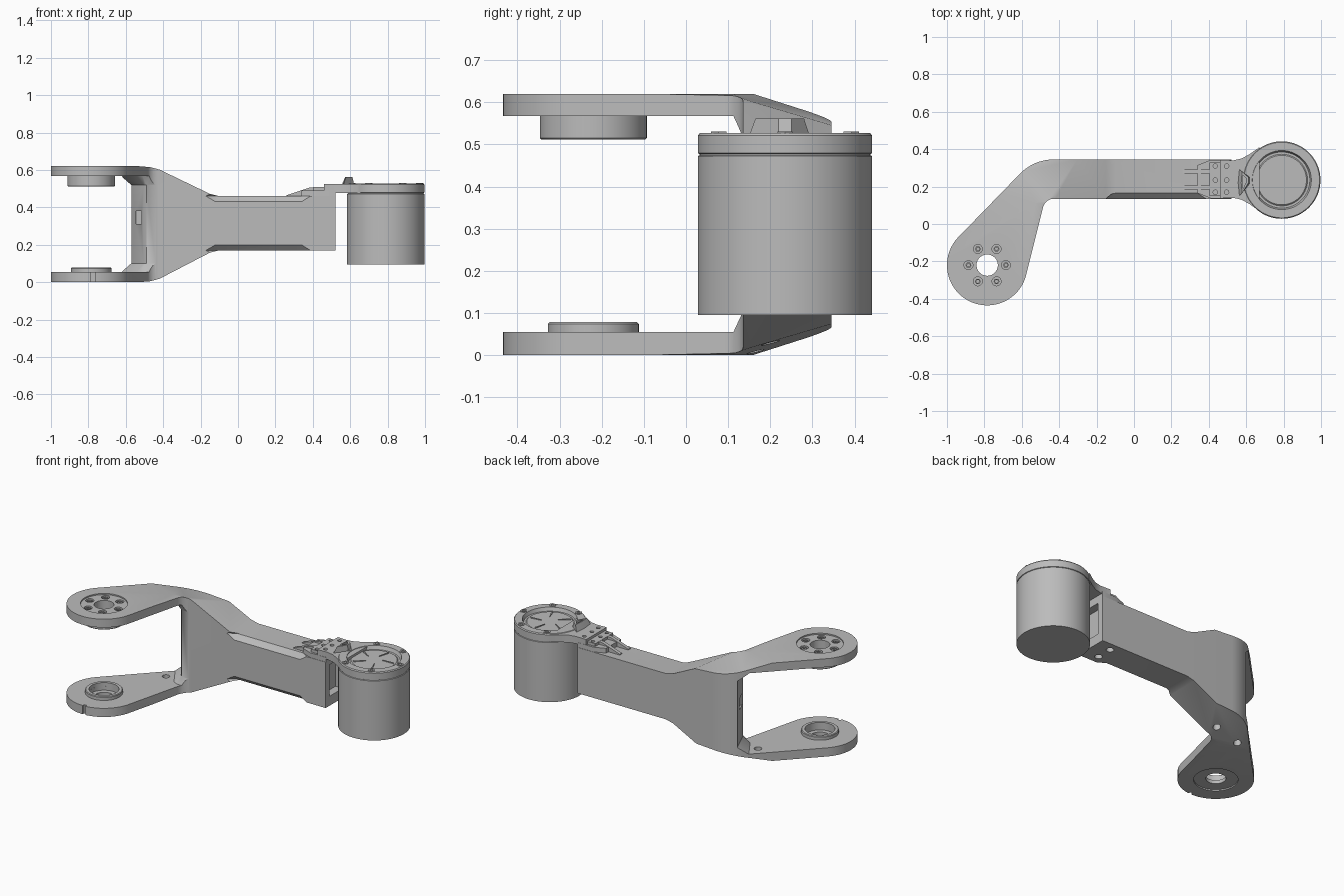
import bpy, bmesh
from math import sin, cos, radians
from mathutils import Vector

cube = bpy.data.objects.get("Cube")
if cube:
    bpy.data.objects.remove(cube, do_unlink=True)

grey = bpy.data.materials.new("satin_grey")
grey.use_nodes = True
grey.diffuse_color = (0.5, 0.5, 0.5, 1)
grey.node_tree.nodes["Principled BSDF"].inputs["Base Color"].default_value = (0.5, 0.5, 0.5, 1)

HUB = (-0.785, -0.22)
MOTOR = (0.79, 0.235)
TOP = 0.62


def arc(centre, r, a0, a1, n):
    angles = [radians(a0 + (a1 - a0) * i / n) for i in range(n + 1)]
    return [(centre[0] + r * cos(a), centre[1] + r * sin(a)) for a in angles]


def loft(name, rings, closed=False):
    """Skin a stack of equal-length 3D point rings, capped or joined end to end."""
    bm = bmesh.new()
    loops = [[bm.verts.new(p) for p in ring] for ring in rings]
    n = len(loops[0])
    pairs = list(zip(loops, loops[1:]))
    if closed:
        pairs.append((loops[-1], loops[0]))
    else:
        bm.faces.new(loops[0])
        bm.faces.new(loops[-1])
    for a, b in pairs:
        for i in range(n):
            j = (i + 1) % n
            bm.faces.new((a[i], a[j], b[j], b[i]))
    bmesh.ops.recalc_face_normals(bm, faces=bm.faces[:])
    mesh = bpy.data.meshes.new(name)
    bm.to_mesh(mesh)
    bm.free()
    mesh.materials.append(grey)
    ob = bpy.data.objects.new(name, mesh)
    bpy.context.collection.objects.link(ob)
    return ob


def prism(name, outline, z0, z1):
    return loft(name, [[(x, y, z) for x, y in outline] for z in (z0, z1)])


def profile_y(name, outline, y0, y1):
    return loft(name, [[(x, y, z) for x, z in outline] for y in (y0, y1)])


def lathe(name, centre, profile, sides=64, closed=False):
    rings = []
    for r, z in profile:
        rings.append([(x, y, z) for x, y in arc(centre, r, 0, 360, sides)[:-1]])
    return loft(name, rings, closed)


def drum(centre, r, z0, z1, sides=24, name="cutter"):
    return lathe(name, centre, [(r, z0), (r, z1)], sides)


def box(name, x0, x1, y0, y1, z0, z1):
    return prism(name, [(x0, y0), (x1, y0), (x1, y1), (x0, y1)], z0, z1)


def carve(ob, tools, operation="DIFFERENCE"):
    for tool in tools:
        mod = ob.modifiers.new("cut", "BOOLEAN")
        mod.object, mod.operation, mod.solver = tool, operation, "EXACT"
    bpy.context.view_layer.update()
    done = ob.evaluated_get(bpy.context.evaluated_depsgraph_get())
    mesh = bpy.data.meshes.new_from_object(done)
    ob.modifiers.clear()
    ob.data = mesh
    for tool in tools:
        bpy.data.objects.remove(tool, do_unlink=True)


# Arm body: cranked plan intersected with the forked side profile
plan = arc(HUB, 0.215, 137, 346, 40) + arc((-0.428, 0.075), 0.06, 166, 90, 8)
plan += [(0.52, 0.135), (0.52, 0.345)] + arc((-0.43, 0.095), 0.25, 90, 137, 12)
arm = prism("forked_arm", plan, -0.1, 0.8)
upper = [(0.6, 0.46), (-0.1, 0.46), (-0.15, 0.472), (-0.42, 0.602), (-0.47, 0.615), (-0.53, TOP), (-1.2, TOP)]
lower = [(x, TOP - z + (0.01 if z < 0.5 else 0)) for x, z in reversed(upper)]
carve(arm, [profile_y("cutter", upper + lower, -1, 1)], "INTERSECT")

# Sloping shoulders on both sides of the bend
bm = bmesh.new()
bm.from_mesh(arm.data)
for z, side in ((TOP, 1), (0, -1)):
    cut = bmesh.ops.bisect_plane(bm, geom=bm.verts[:] + bm.edges[:] + bm.faces[:],
                                 plane_co=Vector((-0.72, 0.16, z)),
                                 plane_no=Vector((0.064, 0.257, side)), clear_outer=True)
    rim = [e for e in cut["geom_cut"] if isinstance(e, bmesh.types.BMEdge)]
    bmesh.ops.contextual_create(bm, geom=rim)
bmesh.ops.recalc_face_normals(bm, faces=bm.faces[:])
bm.to_mesh(arm.data)
bm.free()

# Gap between the fork plates, flared where the plates meet the block
wide = [(-0.43, -0.6), (-0.43, 0.133), (-0.49, 0.136), (-0.505, 0.15), (-0.57, 0.30), (-0.65, 0.5), (-1.2, 0.5), (-1.2, -0.6)]
slim = [(-0.43, -0.6), (-0.43, 0.11), (-0.51, 0.115), (-0.54, 0.13), (-0.635, 0.28), (-0.73, 0.5), (-1.2, 0.5), (-1.2, -0.6)]
levels = ((slim, 0.055), (wide, 0.10), (wide, 0.52), (slim, 0.567))
cutters = [loft("cutter", [[(x, y, z) for x, y in o] for o, z in levels])]

# Tapered chamfers along the front edges
for z in (0.17, 0.46):
    rings = []
    for x, r in ((-0.17, 0.001), (-0.12, 0.03), (0.34, 0.03), (0.385, 0.001)):
        rings.append([(x, 0.135 - r, z), (x, 0.135, z - r), (x, 0.135 + r, z), (x, 0.135, z + r)])
    cutters.append(loft("cutter", rings))

# End pocket, cable slot and screw holes
cutters.append(box("cutter", 0.47, 0.6, 0.175, 0.305, 0.23, 0.43))
cutters.append(box("cutter", -0.545, -0.515, 0.1, 0.27, 0.31, 0.38))
for spot in ((-0.62, 0.165), (-0.44, 0.2), (0.42, 0.19), (0.42, 0.29)):
    cutters.append(drum(spot, 0.022, -0.1, 0.21))

# Hub bores, recesses and the alignment notch
cutters += [drum(HUB, 0.057, -0.1, 0.8, 40), drum(HUB, 0.086, 0.03, 0.2, 40),
            drum(HUB, 0.125, -0.1, 0.008, 48), drum(HUB, 0.135, 0.612, 0.8, 48),
            box("cutter", -0.785, -0.765, -0.5, -0.42, -0.1, 0.2)]
hub_spots = arc(HUB, 0.1, 0, 360, 6)[:-1]
cutters += [drum(p, 0.024, 0.595, 0.8) for p in hub_spots]
carve(arm, cutters)

# Hub bosses and screws
lathe("upper_hub_boss", HUB, [(0.123, 0.511), (0.127, 0.515), (0.127, 0.58), (0.057, 0.58), (0.057, 0.511)], 64, True)
lathe("lower_hub_ring", HUB, [(0.108, 0.04), (0.108, 0.074), (0.104, 0.078), (0.086, 0.078), (0.086, 0.04)], 64, True)
for p in hub_spots:
    lathe("hub_screw", p, [(0.016, 0.585), (0.016, 0.608), (0.009, 0.608), (0.009, 0.585)], 6, True)

# Motor can with grooved cap and recessed face
can = [(0.207, 0.095), (0.207, 0.472), (0.203, 0.474), (0.203, 0.477), (0.207, 0.479), (0.207, 0.521),
       (0.202, 0.527), (0.158, 0.527), (0.15, 0.505), (0.138, 0.505), (0.132, 0.51), (0.03, 0.51)]
lathe("motor", MOTOR, can, 96)
for i in range(5):
    a = radians(72 * i + 20)
    along, side = Vector((cos(a), sin(a))), Vector((-sin(a), cos(a)))
    c = Vector(MOTOR)
    prism("motor_rib", [c + along * 0.05, c + along * 0.12 - side * 0.025, c + along * 0.12 - side * 0.015], 0.505, 0.515)

# Rim screws
for p in arc(MOTOR, 0.182, 0, 360, 6)[:-1]:
    lathe("rim_screw", p, [(0.021, 0.515), (0.021, 0.531), (0.011, 0.531), (0.011, 0.515)], 6, True)

# Bracket carrying the motor, stepped down onto the arm
neck = [(0.46, 0.137), (0.53, 0.14), (0.575, 0.13), (0.62, 0.105), (0.67, 0.07)]
neck += [(x, 0.48 - y) for x, y in reversed(neck)]
bracket = prism("motor_bracket", neck, 0.478, 0.524)
pad = prism("bracket_pad", [(0.34, 0.165), (0.41, 0.137), (0.52, 0.137), (0.52, 0.343), (0.41, 0.343), (0.34, 0.315)], 0.45, 0.49)
step = box("bracket_step", 0.405, 0.47, 0.15, 0.33, 0.45, 0.508)
for x, part, z in ((0.435, step, 0.49), (0.495, bracket, 0.505)):
    carve(part, [drum((x, y), 0.012, z, 0.6, 16) for y in (0.17, 0.235, 0.31)])
for y in (0.185, 0.27):
    profile_y("ramp_rib", [(0.26, 0.455), (0.41, 0.455), (0.41, 0.508), (0.38, 0.505), (0.26, 0.465)], y, y + 0.022)

# Fan-shaped stop with a sunken middle
fan_low = [(0.56, 0.148), (0.553, 0.22), (0.56, 0.295), (0.622, 0.25), (0.622, 0.22)]
fan_high = [(0.578, 0.165), (0.573, 0.22), (0.578, 0.28), (0.612, 0.25), (0.612, 0.22)]
fan = loft("fan_stop", [[(x, y, z) for x, y in o] for o, z in ((fan_low, 0.515), (fan_high, 0.562))])
carve(fan, [prism("cutter", [(0.582, 0.185), (0.582, 0.262), (0.602, 0.24), (0.602, 0.23)], 0.535, 0.6)])

# Smooth curved walls, keep edges crisp
bpy.ops.object.select_all(action="DESELECT")
for ob in bpy.context.collection.objects:
    if ob.type == "MESH":
        ob.select_set(True)
        bpy.context.view_layer.objects.active = ob
bpy.ops.object.shade_smooth_by_angle(angle=radians(30))
